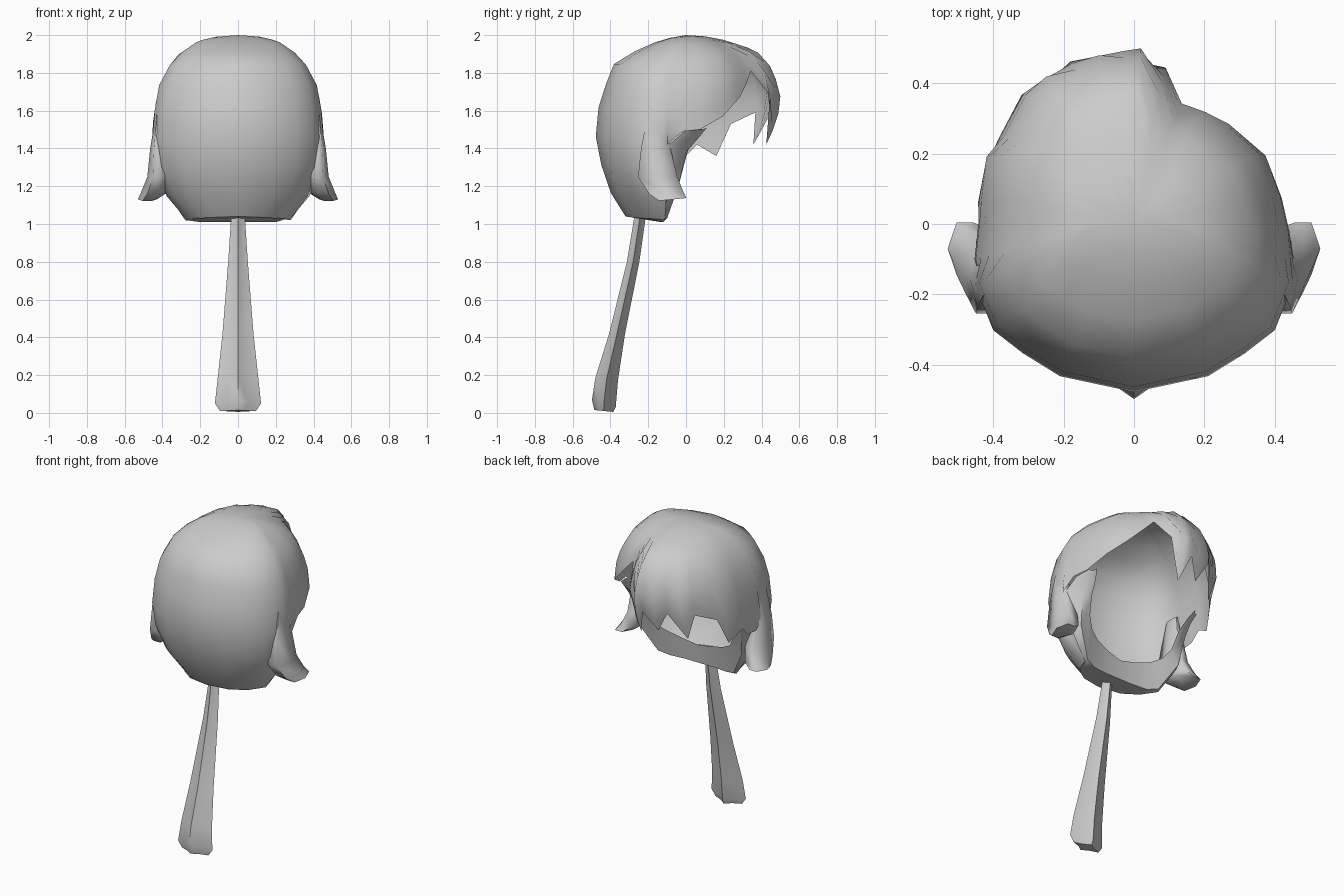
import bpy, math

hair = bpy.data.materials.new("hair_grey")
hair.diffuse_color = (0.6, 0.6, 0.6, 1)


def make(name, verts, faces, angle):
    me = bpy.data.meshes.new(name)
    me.from_pydata(verts, [], faces)
    me.materials.append(hair)
    me.update()
    ob = bpy.data.objects.new(name, me)
    bpy.context.collection.objects.link(ob)
    bpy.ops.object.select_all(action='DESELECT')
    ob.select_set(True)
    bpy.context.view_layer.objects.active = ob
    bpy.ops.object.shade_smooth_by_angle(angle=math.radians(angle))
    return ob


def lerp_profile(table, z):
    # table runs from high z to low z as (z, radius)
    for (z0, r0), (z1, r1) in zip(table, table[1:]):
        if z >= z1:
            return r0 + (r1 - r0) * (z0 - z) / (z0 - z1)
    return table[-1][1]


# Silhouette of the cap: half width, back depth and front depth by height
WIDTH = [(2, 0), (1.995, .1), (1.97, .21), (1.88, .34), (1.73, .42), (1.55, .45),
         (1.4, .455), (1.25, .435), (1.15, .38), (1.04, .28), (1.02, .27)]
BACK = [(2, 0), (1.99, .07), (1.945, .22), (1.85, .38), (1.65, .46), (1.44, .48),
        (1.2, .42), (1.04, .32), (1.02, .31)]
FRONT = [(2, 0), (1.995, .09), (1.975, .2), (1.92, .37), (1.82, .46), (1.68, .50),
         (1.55, .485), (1.41, .42), (1.3, .38)]

# Strands around the head: plan position and height of the lower end
STRANDS = [(0, -.475, 1.04), (.20, -.43, 1.035), (.30, -.365, 1.03), (.38, -.30, 1.03),
           (.43, -.17, 1.02), (.43, -.10, 1.42), (.42, -.02, 1.49), (.40, .08, 1.5),
           (.36, .20, 1.57), (.27, .285, 1.67), (.21, .33, 1.74), (.155, .37, 1.81),
           (.09, .445, 1.68), (.02, .50, 1.42), (-.03, .497, 1.58), (-.10, .485, 1.46),
           (-.18, .465, 1.6), (-.25, .42, 1.42), (-.31, .375, 1.59), (-.37, .25, 1.53),
           (-.40, .20, 1.36), (-.42, .07, 1.42), (-.42, 0, 1.36), (-.43, -.10, 1.36),
           (-.43, -.17, 1.02), (-.38, -.30, 1.03), (-.30, -.365, 1.03), (-.20, -.43, 1.035)]
STEPS = (.015, .04, .09, .16, .27, .4, .56, .72, .87, 1)

# Hair cap, open towards the face, with a jagged fringe
verts, faces = [(0, 0, 2)], []
n = len(STRANDS)
for s in STEPS:
    for ox, oy, end in STRANDS:
        z = 2 - (2 - end) * s
        x = ox / .43 * lerp_profile(WIDTH, z)
        if oy < 0:
            y = oy / .475 * lerp_profile(BACK, z)
        else:
            y = oy / .50 * lerp_profile(FRONT, z)
        verts.append((x, y, z))
for c in range(n):
    d = (c + 1) % n
    faces.append((0, 1 + c, 1 + d))
    for k in range(len(STEPS) - 1):
        a, b = 1 + k * n, 1 + (k + 1) * n
        faces.append((a + c, b + c, b + d, a + d))
make("hair_cap", verts, faces, 80)

# Collar folding inwards under the nape and beside the cheeks: outer, fold and rim lines
OUTER = [(0, -.32, 1.04), (.14, -.29, 1.035), (.23, -.22, 1.03), (.28, -.115, 1.02),
         (.40, -.10, 1.2), (.445, -.09, 1.42), (.43, -.01, 1.49), (.41, .08, 1.505)]
FOLD = [(0, -.13, 1.01), (.1, -.13, 1.01), (.2, -.12, 1.01), (.27, -.10, 1.03),
        (.37, -.04, 1.2), (.39, 0, 1.38), (.39, .05, 1.45), (.39, .09, 1.5)]
RIM = [(0, -.12, 1.13), (.1, -.11, 1.15), (.2, -.09, 1.18), (.27, -.06, 1.22),
       (.31, -.03, 1.28), (.33, .01, 1.39), (.35, .07, 1.46), (.375, .11, 1.51)]
verts, faces = [], []
for line in (OUTER, FOLD, RIM):
    verts += [(-x, y, z) for x, y, z in line[:0:-1]] + line
m = 2 * len(RIM) - 1
for k in range(2):
    for i in range(m - 1):
        p, q = k * m + i, (k + 1) * m + i
        faces.append((p, q, q + 1, p + 1))
make("nape_collar", verts, faces, 60)


def loft(name, rings, sides, mirror=1, angle=60, groove=1):
    # rings: centre x, y, z, half width x, half depth y, tilt of z along y
    # groove pulls every second corner inwards
    vs, fs = [], []
    for cx, cy, cz, rx, ry, tilt in rings:
        for i in range(sides):
            a = 2 * math.pi * i / sides
            g = groove if i % 2 else 1
            dy = g * ry * math.sin(a)
            vs.append((mirror * (cx + g * rx * math.cos(a)), cy + dy, cz + tilt * dy))
    for k in range(len(rings) - 1):
        for i in range(sides):
            j = (i + 1) % sides
            p, q = k * sides, (k + 1) * sides
            f = (p + i, q + i, q + j, p + j)
            fs.append(f if mirror > 0 else f[::-1])
    last = tuple((len(rings) - 1) * sides + i for i in range(sides))
    fs.append(last[::-1] if mirror > 0 else last)
    return make(name, vs, fs, angle)


# Flared locks in front of the ears
LOCK = [(.425, -.16, 1.58, .01, .05, 0), (.425, -.16, 1.40, .04, .09, 0),
        (.42, -.15, 1.25, .06, .12, 0), (.445, -.105, 1.165, .07, .105, .05),
        (.48, -.07, 1.13, .05, .085, .1)]
for side, label in ((1, "right"), (-1, "left")):
    loft("side_lock_" + label, LOCK, 6, side, 75)

# Ponytail hanging from the nape, ridged front and back
TAIL = [(0, -.24, 1.06, .035, .03, 0), (0, -.28, .80, .052, .033, 0),
        (0, -.365, .42, .082, .043, .1), (0, -.42, .18, .108, .06, -.1),
        (0, -.435, .05, .122, .063, -.3), (0, -.435, .01, .095, .05, -.1)]
loft("ponytail", TAIL, 8, angle=70, groove=.6)
